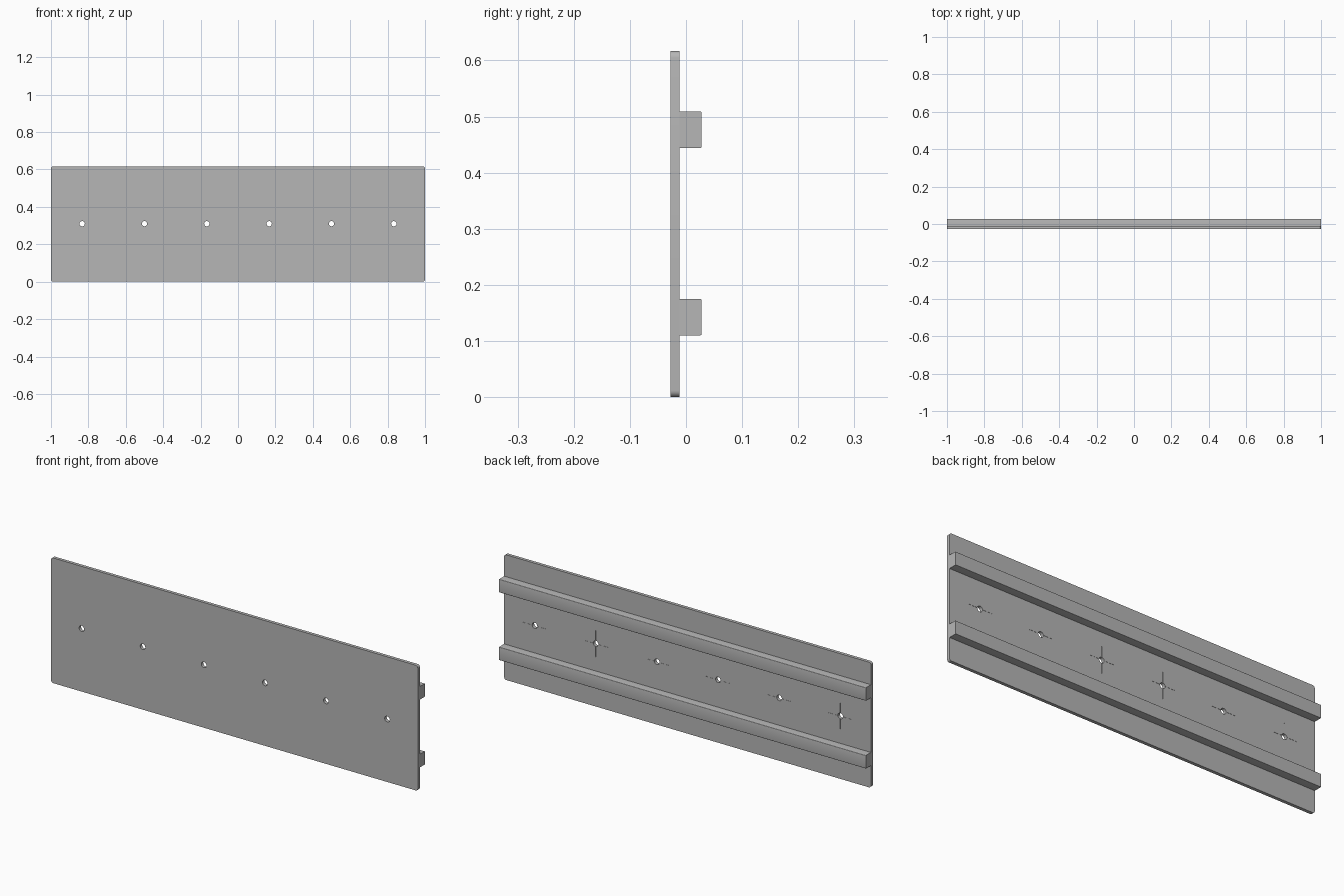
import bpy
import bmesh
from math import cos, sin, pi, radians
from mathutils import Vector

default = bpy.data.objects.get("Cube")
if default:
    bpy.data.objects.remove(default, do_unlink=True)

HEIGHT = 0.617
FRONT, BACK, RAIL_BACK = -0.028, -0.012, 0.028
HOLE_X = [(i - 2.5) / 3 for i in range(6)]
MID = 0.31

grey = bpy.data.materials.new("neutral grey")
grey.use_nodes = True
colour = (0.47, 0.47, 0.47, 1)
grey.diffuse_color = colour
grey.node_tree.nodes["Principled BSDF"].inputs["Base Color"].default_value = colour


def make_object(name, bm):
    bmesh.ops.recalc_face_normals(bm, faces=bm.faces)
    mesh = bpy.data.meshes.new(name)
    bm.to_mesh(mesh)
    bm.free()
    mesh.materials.append(grey)
    obj = bpy.data.objects.new(name, mesh)
    bpy.context.collection.objects.link(obj)
    return obj


def extrude(bm, outline, direction):
    """Extrude a closed outline into a solid."""
    face = bm.faces.new([bm.verts.new(p) for p in outline])
    result = bmesh.ops.extrude_face_region(bm, geom=[face], use_keep_orig=True)
    verts = [g for g in result["geom"] if isinstance(g, bmesh.types.BMVert)]
    bmesh.ops.translate(bm, verts=verts, vec=direction)


def arc(cx, cz, radius, start, sweep, steps):
    return [(cx + radius * cos(start + sweep * i / steps),
             cz + radius * sin(start + sweep * i / steps)) for i in range(steps + 1)]


def smooth(obj):
    bpy.ops.object.select_all(action="DESELECT")
    obj.select_set(True)
    bpy.context.view_layer.objects.active = obj
    bpy.ops.object.shade_smooth_by_angle(angle=radians(30))


def cut(target, cutter):
    mod = target.modifiers.new(cutter.name, "BOOLEAN")
    mod.operation = "DIFFERENCE"
    mod.solver = "EXACT"
    mod.object = cutter
    bpy.context.view_layer.objects.active = target
    bpy.ops.object.modifier_apply(modifier=mod.name)
    bpy.data.objects.remove(cutter, do_unlink=True)


# Flat panel with rounded corners
r = 0.012
corners = [(1 - r, HEIGHT - r), (-1 + r, HEIGHT - r), (-1 + r, r), (1 - r, r)]
outline = []
for i, (cx, cz) in enumerate(corners):
    outline += arc(cx, cz, r, i * pi / 2, pi / 2, 6)
bm = bmesh.new()
extrude(bm, [(x, FRONT, z) for x, z in outline], Vector((0, BACK - FRONT, 0)))
panel = make_object("panel", bm)

# Fine crossed centring grooves on the back
for name, size in (("groove_across", (0.13, 0.002, 0.002)),
                   ("groove_upright", (0.002, 0.002, 0.13))):
    bm = bmesh.new()
    for x in HOLE_X:
        made = bmesh.ops.create_cube(bm, size=1)["verts"]
        bmesh.ops.scale(bm, verts=made, vec=size)
        bmesh.ops.translate(bm, verts=made, vec=(x, BACK, MID))
    cut(panel, make_object(name, bm))

# Row of round screw holes
bm = bmesh.new()
for x in HOLE_X:
    circle = arc(x, MID, 0.014, 0, 2 * pi, 32)[:-1]
    extrude(bm, [(px, FRONT - 0.02, pz) for px, pz in circle], Vector((0, 0.06, 0)))
cut(panel, make_object("screw_holes", bm))
smooth(panel)

# Two full-length rails with softened outer edges
e = 0.003
for name, low, high in (("lower_rail", 0.11, 0.175), ("upper_rail", 0.444, 0.509)):
    section = [(BACK, high), (BACK, low)]
    section += arc(RAIL_BACK - e, low + e, e, -pi / 2, pi / 2, 4)
    section += arc(RAIL_BACK - e, high - e, e, 0, pi / 2, 4)
    bm = bmesh.new()
    extrude(bm, [(-1, y, z) for y, z in section], Vector((2, 0, 0)))
    smooth(make_object(name, bm))
